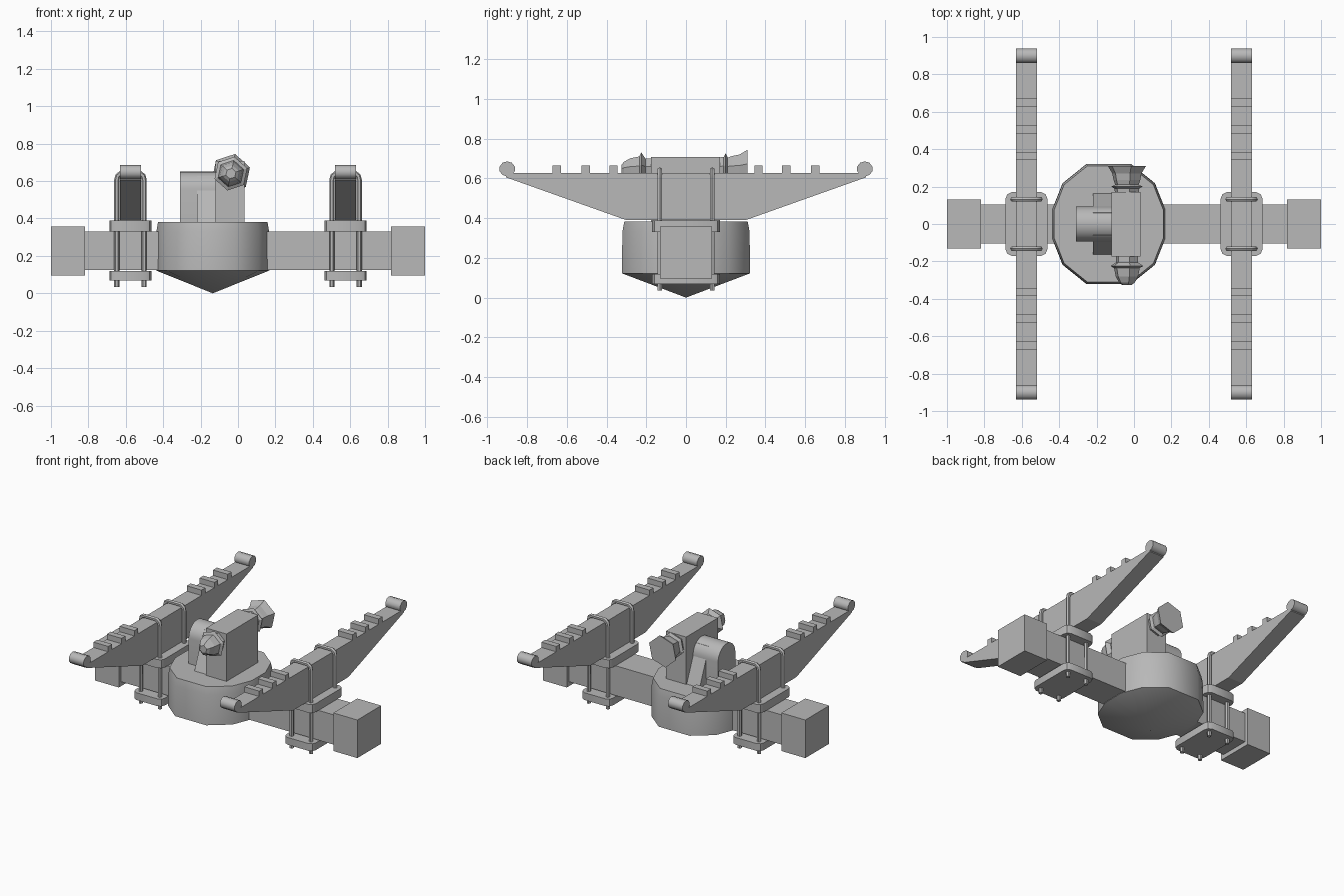
import bpy
import bmesh
from math import sin, cos, radians, tau
from mathutils import Vector

old = bpy.data.objects.get("Cube")
if old:
    bpy.data.objects.remove(old, do_unlink=True)

GREY = (0.48, 0.48, 0.48, 1)
metal = bpy.data.materials.new("plain grey")
metal.use_nodes = True
metal.diffuse_color = GREY
metal.node_tree.nodes["Principled BSDF"].inputs["Base Color"].default_value = GREY


def finish(obj, smooth):
    obj.data.materials.clear()
    obj.data.materials.append(metal)
    bpy.context.view_layer.update()
    for other in bpy.context.selected_objects:
        other.select_set(False)
    obj.select_set(True)
    bpy.context.view_layer.objects.active = obj
    if smooth:
        bpy.ops.object.shade_smooth_by_angle(angle=radians(smooth))
    return obj


def loft(name, rings, smooth=0):
    """Skin equal-sized rings of points and cap both ends."""
    bm = bmesh.new()
    loops = [[bm.verts.new(p) for p in ring] for ring in rings]
    n = len(loops[0])
    for a, b in zip(loops, loops[1:]):
        for i in range(n):
            j = (i + 1) % n
            bm.faces.new((a[i], a[j], b[j], b[i]))
    bm.faces.new(loops[0])
    bm.faces.new(loops[-1])
    bmesh.ops.remove_doubles(bm, verts=bm.verts, dist=0.0005)
    bmesh.ops.recalc_face_normals(bm, faces=bm.faces)
    mesh = bpy.data.meshes.new(name)
    bm.to_mesh(mesh)
    bm.free()
    obj = bpy.data.objects.new(name, mesh)
    bpy.context.collection.objects.link(obj)
    return finish(obj, smooth)


def prism_x(name, profile, x0, x1, smooth=0):
    """Extrude a y-z profile along x."""
    return loft(name, [[(x, y, z) for y, z in profile] for x in (x0, x1)], smooth)


def prism_z(name, profile, z0, z1, smooth=0):
    """Extrude an x-y profile along z."""
    return loft(name, [[(x, y, z) for x, y in profile] for z in (z0, z1)], smooth)


def box(name, x0, x1, y0, y1, z0, z1):
    return prism_z(name, [(x0, y0), (x1, y0), (x1, y1), (x0, y1)], z0, z1)


def four_way(quarter):
    """Reflect a quarter outline (from +x towards +y) into a closed loop."""
    half = quarter + [(-x, y) for x, y in reversed(quarter)]
    return half + [(-x, -y) for x, y in half]


def lathe_y(name, cx, cz, steps, sides, turn, smooth=0):
    """Turn (y, radius) steps around an axis parallel to y."""
    return loft(name, [[(cx + r * cos(turn + tau * i / sides), y,
                         cz + r * sin(turn + tau * i / sides))
                        for i in range(sides)] for y, r in steps], smooth)


def rod(name, points, radius):
    curve = bpy.data.curves.new(name, "CURVE")
    curve.dimensions = "3D"
    curve.bevel_depth = radius
    curve.bevel_resolution = 1
    curve.use_fill_caps = True
    spline = curve.splines.new("POLY")
    spline.points.add(len(points) - 1)
    for point, co in zip(spline.points, points):
        point.co = (*co, 1)
    temp = bpy.data.objects.new(name + " path", curve)
    bpy.context.collection.objects.link(temp)
    bpy.context.view_layer.update()
    graph = bpy.context.evaluated_depsgraph_get()
    mesh = bpy.data.meshes.new_from_object(temp.evaluated_get(graph))
    bpy.data.objects.remove(temp, do_unlink=True)
    obj = bpy.data.objects.new(name, mesh)
    bpy.context.collection.objects.link(obj)
    return finish(obj, 50)


# Axle beam and square hub blocks
box("axle_beam", -0.85, 0.85, -0.105, 0.105, 0.125, 0.33)
for side, label in ((-1, "right"), (1, "left")):
    x0, x1 = sorted((side * 0.817, side))
    box(label + "_hub_block", x0, x1, -0.13, 0.13, 0.095, 0.357)

# Gear housing: twelve-sided drum with a conical underside
HX = -0.135
outline = four_way([(0.303, 0.077), (0.247, 0.218), (0.118, 0.322)])


def drum_ring(scale, z):
    return [(HX + x * scale, y * scale, z) for x, y in outline]


loft("gear_housing", [drum_ring(0, 0), drum_ring(1, 0.122),
                      drum_ring(0.995, 0.33), drum_ring(0.965, 0.382)], 45)

# Input gearbox on top of the housing
box("input_gearbox", -0.12, 0.035, -0.175, 0.17, 0.37, 0.708)
arch = [(0.094 * cos(tau * i / 32), 0.556 + 0.094 * sin(tau * i / 32))
        for i in range(17)]
prism_x("arched_motor", [(0.094, 0.37)] + arch + [(-0.094, 0.37)],
        -0.31, -0.11, 40)
prism_x("motor_gusset", [(0.168, 0.37), (0.062, 0.628),
                         (-0.062, 0.628), (-0.168, 0.37)], -0.218, -0.11)

# Drive couplings at both ends of the gearbox
CX, CZ = -0.038, 0.64
lathe_y("front_coupling", CX, CZ,
        [(-0.16, 0.062), (-0.205, 0.062), (-0.225, 0.092), (-0.235, 0.072),
         (-0.28, 0.063), (-0.312, 0.045), (-0.325, 0.028)], 6, radians(18))
lathe_y("rear_coupling", CX, CZ,
        [(0.16, 0.066), (0.19, 0.07), (0.2, 0.088), (0.21, 0.066),
         (0.235, 0.075), (0.27, 0.082), (0.31, 0.107)], 6, radians(18))

# Spring packs with their clamps, one on each side
pad = four_way([(0.112, 0.135), (0.103, 0.158), (0.08, 0.17)])
spring = [(-0.3, 0.39), (0.3, 0.39), (0.905, 0.605), (0.905, 0.627),
          (-0.905, 0.627), (-0.905, 0.605)]
for side, label in ((-1, "right"), (1, "left")):
    sx = side * 0.575
    x0, x1 = sx - 0.056, sx + 0.056
    prism_x(label + "_spring", spring, x0, x1)
    for end, place in ((-1, "front"), (1, "rear")):
        eye = [(end * 0.9 + 0.04 * cos(tau * (i + 0.5) / 10),
                0.648 + 0.038 * sin(tau * (i + 0.5) / 10)) for i in range(10)]
        prism_x(f"{label}_{place}_spring_eye", eye, x0, x1, 40)
        for y in (0.365, 0.505, 0.65):
            box(f"{label}_{place}_leaf_clip", x0, x1,
                end * y - 0.021, end * y + 0.021, 0.61, 0.664)
        # U-bolt wrapping the spring and passing through both pads
        bend = [(0.073, 0.035), (0.073, 0.605), (0.068, 0.628), (0.05, 0.642)]
        path = bend + [(-x, z) for x, z in reversed(bend)]
        rod(f"{label}_{place}_u_bolt",
            [Vector((sx + x, end * 0.132, z)) for x, z in path], 0.014)
    pad_outline = [(sx + x, y) for x, y in pad]
    prism_z(label + "_upper_pad", pad_outline, 0.33, 0.388, 40)
    prism_z(label + "_lower_pad", pad_outline, 0.068, 0.118, 40)
